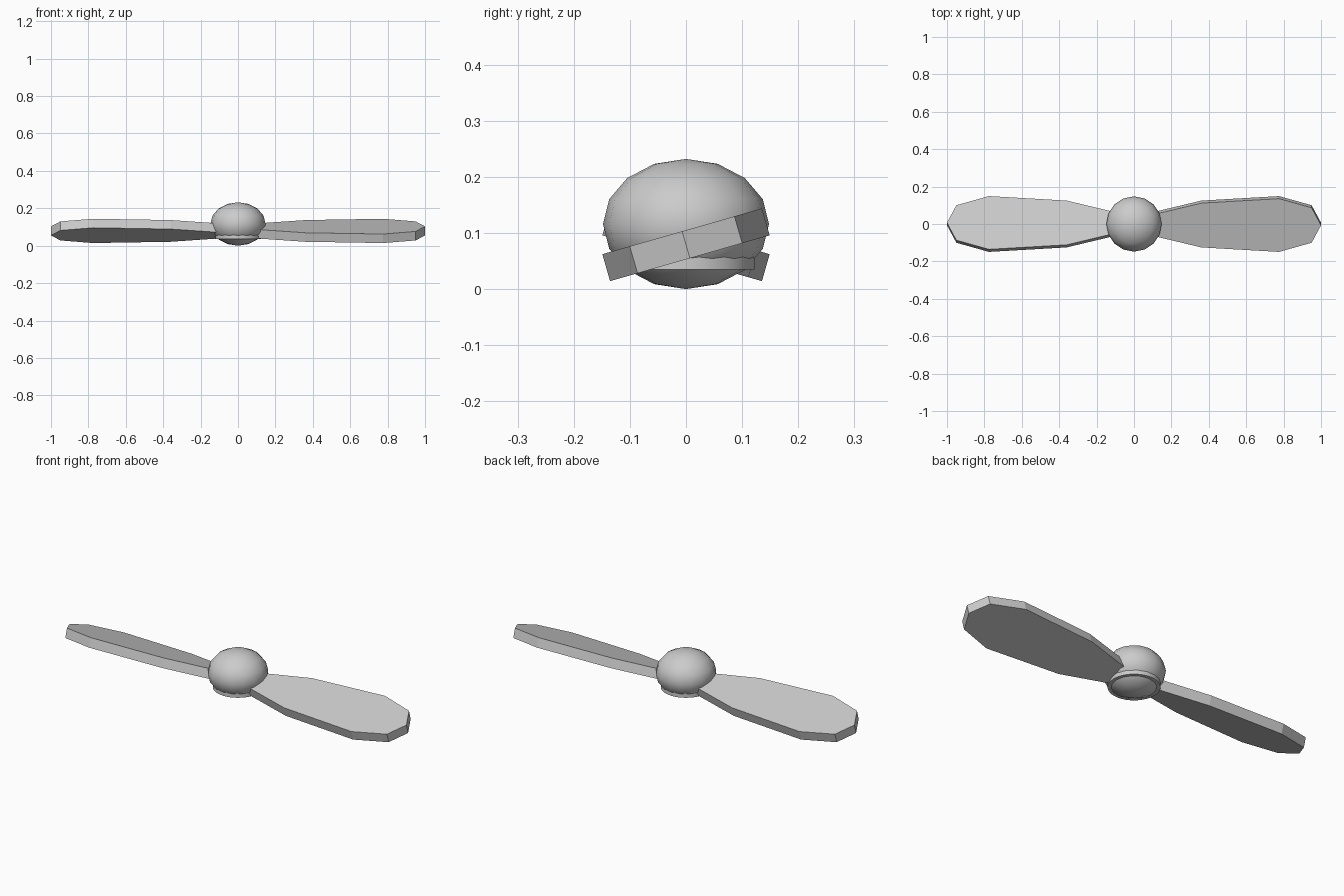
import bpy, bmesh, math
from mathutils import Matrix

cube = bpy.data.objects.get("Cube")
if cube:
    bpy.data.objects.remove(cube, do_unlink=True)

grey = bpy.data.materials.new("light_grey")
grey.use_nodes = True
colour = (0.6, 0.6, 0.6, 1)
grey.diffuse_color = colour
grey.node_tree.nodes["Principled BSDF"].inputs["Base Color"].default_value = colour


def add_object(name, bm, smooth):
    """Turn a bmesh into a coloured object."""
    bmesh.ops.recalc_face_normals(bm, faces=bm.faces)
    for face in bm.faces:
        face.smooth = smooth
    mesh = bpy.data.meshes.new(name)
    bm.to_mesh(mesh)
    bm.free()
    mesh.materials.append(grey)
    obj = bpy.data.objects.new(name, mesh)
    bpy.context.collection.objects.link(obj)
    return obj


# Slightly squashed round hub
bm = bmesh.new()
bmesh.ops.create_uvsphere(bm, u_segments=16, v_segments=8, radius=1)
bmesh.ops.scale(bm, vec=(0.148, 0.148, 0.116), verts=bm.verts)
bmesh.ops.translate(bm, vec=(0, 0, 0.116), verts=bm.verts)
add_object("hub", bm, True)

# Short collar under the hub
bm = bmesh.new()
bmesh.ops.create_cone(bm, cap_ends=True, segments=32, radius1=0.122,
                      radius2=0.122, depth=0.04,
                      matrix=Matrix.Translation((0, 0, 0.055)))
collar = add_object("hub_collar", bm, True)
bpy.context.view_layer.objects.active = collar
collar.select_set(True)
bpy.ops.object.shade_smooth_by_angle(angle=math.radians(30))

# Blade outline: distance from the hub and half width
HALF = [(0.05, 0.046), (0.36, 0.123), (0.775, 0.148), (0.95, 0.097)]
OUTLINE = HALF + [(1.0, 0)] + [(x, -w) for x, w in reversed(HALF)]
THICK, PITCH = 0.05, math.radians(16)


def blade(name, turn):
    """Extrude the outline, pitch it and turn it about the hub."""
    bm = bmesh.new()
    face = bm.faces.new([bm.verts.new((x, y, -THICK / 2)) for x, y in OUTLINE])
    top = bmesh.ops.extrude_face_region(bm, geom=[face])["geom"]
    verts = [v for v in top if isinstance(v, bmesh.types.BMVert)]
    bmesh.ops.translate(bm, vec=(0, 0, THICK), verts=verts)
    place = (Matrix.Translation((0, 0, 0.079))
             @ Matrix.Rotation(turn, 4, "Z") @ Matrix.Rotation(PITCH, 4, "X"))
    bmesh.ops.transform(bm, matrix=place, verts=bm.verts)
    add_object(name, bm, False)


blade("left_blade", 0)
blade("right_blade", math.pi)
